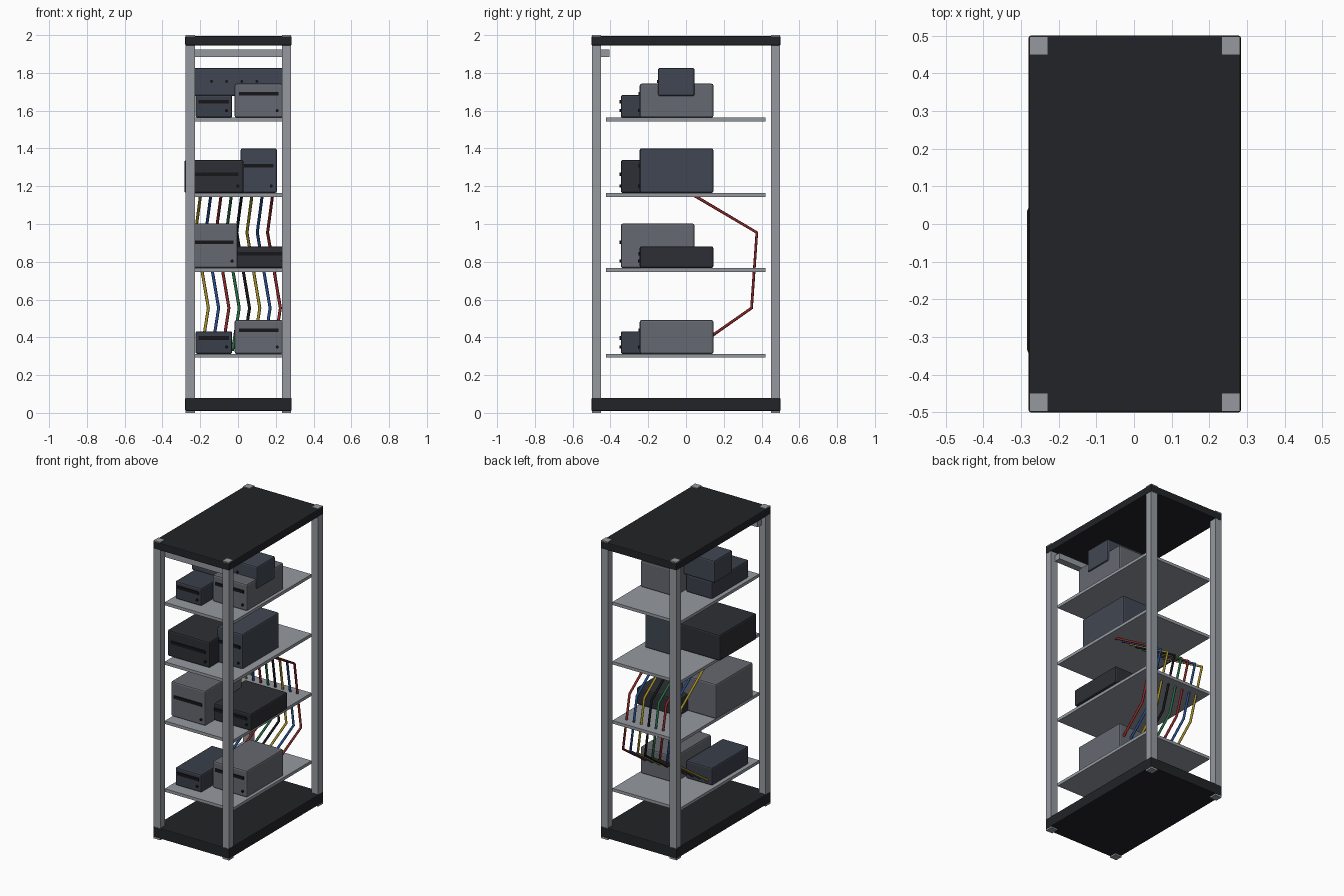
import bpy, math

if "Cube" in bpy.data.objects:
    bpy.data.objects.remove(bpy.data.objects["Cube"])

def material(name, rgb):
    m = bpy.data.materials.new(name)
    m.diffuse_color = (*rgb, 1)
    m.use_nodes = True
    m.node_tree.nodes["Principled BSDF"].inputs["Base Color"].default_value = m.diffuse_color
    return m

METAL = material("metal", (0.30, 0.32, 0.35))
BLACK = material("black", (0.016, 0.017, 0.02))
SLATE = material("slate", (0.042, 0.05, 0.068))
BLUE_GREY = material("blue_grey", (0.052, 0.062, 0.085))
GREY = material("grey", (0.13, 0.14, 0.16))
CHARCOAL = material("charcoal", (0.026, 0.028, 0.035))
TRIM = material("trim", (0.008, 0.008, 0.01))
RED = material("red", (0.25, 0.02, 0.02))
BLUE = material("blue", (0.02, 0.07, 0.25))
YELLOW = material("yellow", (0.35, 0.26, 0.02))
GREEN = material("green", (0.02, 0.15, 0.05))

def box(name, x, y, z, mat, bevel=0.0):
    """Box from (min, max) pairs on each axis."""
    bpy.ops.mesh.primitive_cube_add(size=1, location=[sum(p) / 2 for p in (x, y, z)])
    o = bpy.context.object
    o.name = name
    o.scale = [p[1] - p[0] for p in (x, y, z)]
    bpy.ops.object.transform_apply(location=False, rotation=False)
    o.data.materials.append(mat)
    if bevel:
        m = o.modifiers.new("bevel", "BEVEL")
        m.width, m.segments = bevel, 2
    return o

def knob(name, x, y, z):
    bpy.ops.mesh.primitive_cylinder_add(vertices=12, radius=0.008, depth=0.016,
                                        location=(x, y, z), rotation=(math.pi / 2, 0, 0))
    bpy.context.object.name = name
    bpy.context.object.data.materials.append(TRIM)

CX = 0.002  # rack centre in x

# Corner posts, slightly longer than the slabs
for sx, side in ((-1, "left"), (1, "right")):
    for sy, end in ((-1, "front"), (1, "back")):
        px, py = CX + sx * 0.2545, sy * 0.4735
        box(f"{end}_{side}_post", (px - 0.0245, px + 0.0245),
            (py - 0.0245, py + 0.0245), (0, 2), METAL)

# Base and top slabs
for name, z in (("base_slab", (0.01, 0.08)), ("top_slab", (1.945, 1.995))):
    box(name, (CX - 0.2815, CX + 0.2815), (-0.5, 0.5), z, BLACK, 0.005)

# Front crossbar under the top
box("front_crossbar", (CX - 0.25, CX + 0.25), (-0.45, -0.405), (1.883, 1.923), METAL)

# Shelves
SHELVES = (0.312, 0.767, 1.164, 1.563)
for i, z in enumerate(SHELVES):
    box(f"shelf_{i + 1}", (CX - 0.25, CX + 0.25), (-0.423, 0.42), (z - 0.02, z), METAL)

# Devices: shelf index, centre x, front y, width, height, slot height fraction, colour
DEVICES = [
    (0, -0.128, -0.345, 0.195, 0.12, 0.70, SLATE),
    (0, 0.110, -0.245, 0.255, 0.18, 0.70, GREY),
    (1, -0.129, -0.345, 0.255, 0.235, 0.58, GREY),
    (1, 0.110, -0.245, 0.315, 0.115, 0.66, CHARCOAL),
    (2, -0.127, -0.345, 0.313, 0.175, 0.57, CHARCOAL),
    (2, 0.110, -0.245, 0.192, 0.237, 0.61, BLUE_GREY),
    (3, -0.128, -0.345, 0.195, 0.12, 0.70, SLATE),
    (3, 0.110, -0.245, 0.255, 0.18, 0.70, GREY),
]
for i, (s, x, y, w, h, f, mat) in enumerate(DEVICES):
    z = SHELVES[s]
    box(f"device_{i + 1}", (x - w / 2, x + w / 2), (y, y + 0.39), (z, z + h), mat, 0.01)
    zs = z + h * f
    box(f"device_{i + 1}_slot", (x - w * 0.41, x + w * 0.41), (y - 0.006, y + 0.01),
        (zs - 0.01, zs + 0.01), TRIM)
    knob(f"device_{i + 1}_knob", x + w / 2 - 0.03, y, z + 0.037)

# Wide unit stacked on the top shelf
box("stacked_unit", (CX - 0.245, CX + 0.245), (-0.148, 0.045), (1.677, 1.827), BLUE_GREY, 0.01)
for i in range(4):
    knob(f"stacked_unit_knob_{i + 1}", -0.14 + 0.08 * i, -0.146, 1.755)

# Cables running down the back between shelves
COLOURS = (YELLOW, BLUE, RED, GREEN, TRIM, YELLOW, BLUE, RED)
for i, mat in enumerate(COLOURS):
    x = -0.192 + 0.0545 * i
    path = [(x, -0.04, 1.20), (x - 0.033, 0.375, 0.955),
            (x + 0.035, 0.347, 0.555), (x, 0.03, 0.333)]
    c = bpy.data.curves.new(f"cable_{i + 1}", "CURVE")
    c.dimensions = "3D"
    c.bevel_depth = 0.008
    c.bevel_resolution = 2
    c.use_fill_caps = True
    sp = c.splines.new("POLY")
    sp.points.add(len(path) - 1)
    for p, co in zip(sp.points, path):
        p.co = (*co, 1)
    c.materials.append(mat)
    bpy.context.collection.objects.link(bpy.data.objects.new(f"cable_{i + 1}", c))
